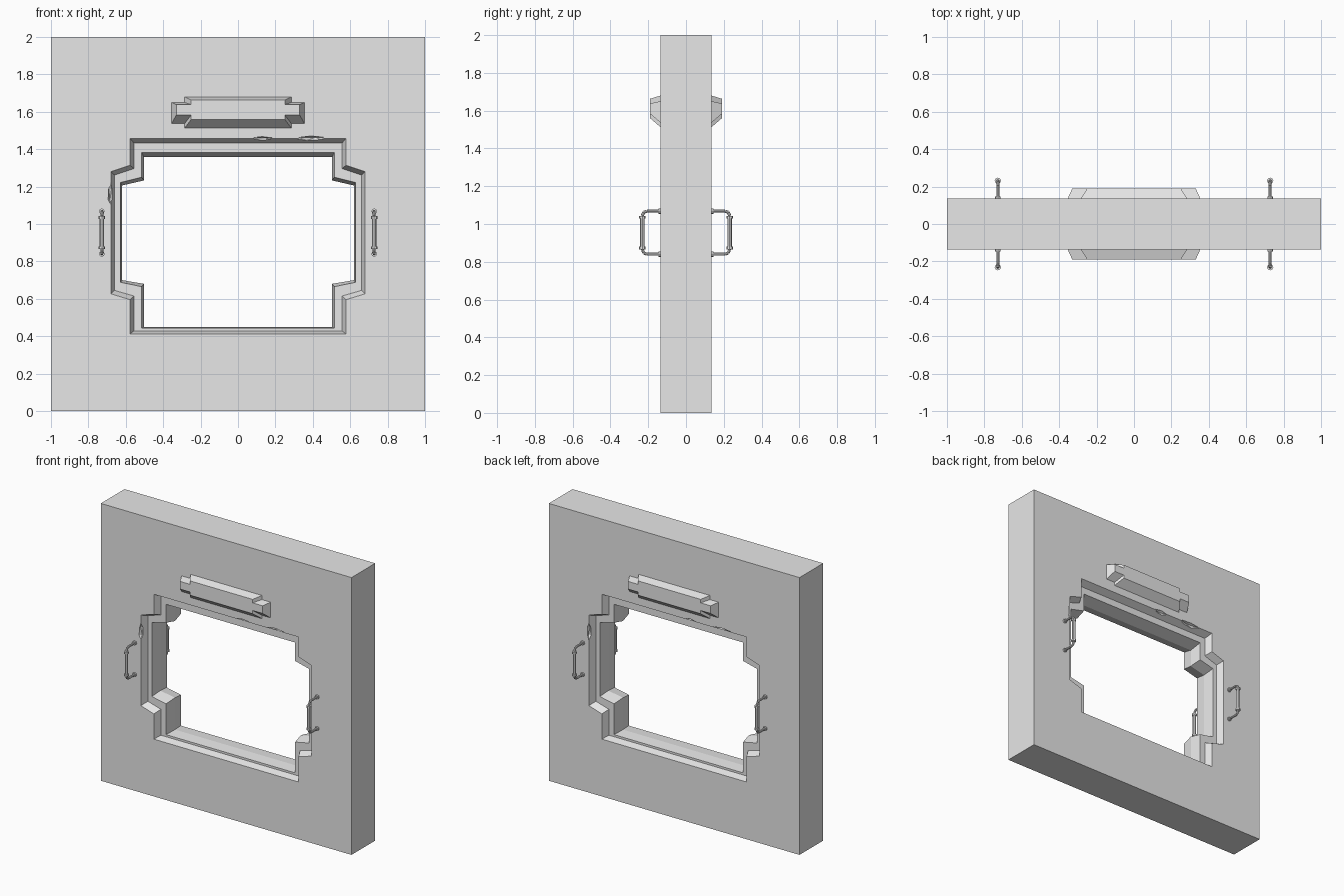
import bpy, bmesh, random
from mathutils import Vector, Matrix

random.seed(4)
if "Cube" in bpy.data.objects:
    bpy.data.objects.remove(bpy.data.objects["Cube"])

stone = bpy.data.materials.new("plain_grey")
stone.use_nodes = True
GREY = (0.8, 0.8, 0.8, 1)
stone.diffuse_color = GREY
stone.node_tree.nodes["Principled BSDF"].inputs["Base Color"].default_value = GREY
HALF = 0.135  # half the wall thickness


def add_object(name, bm):
    bmesh.ops.recalc_face_normals(bm, faces=bm.faces)
    mesh = bpy.data.meshes.new(name)
    bm.to_mesh(mesh)
    bm.free()
    mesh.materials.append(stone)
    ob = bpy.data.objects.new(name, mesh)
    bpy.context.collection.objects.link(ob)
    return ob


def stepped(xm, xe, z0, z1, lo_in, lo_out, up_out, up_in):
    """Rectangle with a stepped ear on each side."""
    side = [(xm, z0), (xm, lo_in), (xe, lo_out), (xe, up_out), (xm, up_in), (xm, z1)]
    return side + [(-x, z) for x, z in reversed(side)]


def loft(name, sections):
    """Closed solid through outlines placed along y."""
    bm = bmesh.new()
    rings = [[bm.verts.new((x, y, z)) for x, z in pts] for y, pts in sections]
    n = len(rings[0])
    for a, b in zip(rings, rings[1:]):
        for i in range(n):
            j = (i + 1) % n
            bm.faces.new((a[i], a[j], b[j], b[i]))
    bm.faces.new(rings[0])
    bm.faces.new(rings[-1])
    return add_object(name, bm)


def cut(target, cutter):
    cutter.hide_render = True
    mod = target.modifiers.new("cut", "BOOLEAN")
    mod.operation = "DIFFERENCE"
    mod.solver = "EXACT"
    mod.object = cutter
    bpy.context.view_layer.objects.active = target
    bpy.ops.object.modifier_apply(modifier=mod.name)
    bpy.data.objects.remove(cutter)


# Wall slab
bm = bmesh.new()
bmesh.ops.create_cube(bm, size=2, matrix=Matrix.Translation((0, 0, 1)) @ Matrix.Diagonal((1, HALF, 1, 1)))
wall = add_object("wall", bm)

# Window opening with a sloped rebate on both faces
rim = stepped(.577, .68, .413, 1.458, .595, .627, 1.28, 1.314)
ledge = stepped(.556, .66, .428, 1.432, .615, .645, 1.262, 1.296)
lip = stepped(.515, .628, .443, 1.383, .665, .688, 1.222, 1.25)
waist = stepped(.503, .62, .45, 1.357, .68, .70, 1.206, 1.233)
DEEP = 0.085
front_half = [(-0.2, rim), (-HALF, rim), (-DEEP, ledge), (-DEEP, lip)]
back_half = [(-y, pts) for y, pts in reversed(front_half)]
cut(wall, loft("opening_cutter", front_half + [(0, waist)] + back_half))

# Small chips along the edges: x, z, half width, half height
chips = [(.13, 1.455, .06, .014), (.39, 1.455, .09, .018),
         (-.68, 1.16, .017, .07), (.515, .52, .012, .05)]
for x, z, w, h in chips:
    for s in (-1, 1):
        bm = bmesh.new()
        bmesh.ops.create_icosphere(bm, subdivisions=1, radius=1)
        for v in bm.verts:
            v.co *= random.uniform(0.8, 1.1)
            v.co = Vector((v.co.x * w - s * x, v.co.y * .025 + s * HALF, v.co.z * h + z))
        cut(wall, add_object("chip_cutter", bm))

# Raised plaques above the opening
plaque_base = stepped(.285, .355, 1.513, 1.68, 1.537, 1.537, 1.65, 1.65)
plaque_face = stepped(.25, .33, 1.56, 1.663, 1.583, 1.583, 1.638, 1.638)
for s, side in ((-1, "front"), (1, "back")):
    loft(side + "_plaque", [(s * (HALF - .005), plaque_base), (s * HALF, plaque_base), (s * .19, plaque_face)])


def rod(bm, a, b, r, sides=8):
    a, b = Vector(a), Vector(b)
    d = b - a
    turn = d.to_track_quat("Z", "Y").to_matrix().to_4x4()
    bmesh.ops.create_cone(bm, cap_ends=True, segments=sides, radius1=r, radius2=r,
                          depth=d.length, matrix=Matrix.Translation((a + b) / 2) @ turn)


# Pull handles beside the opening, on both faces
MID = 0.954
for sx, side in ((-1, "right"), (1, "left")):
    for sy, face in ((-1, "front"), (1, "back")):
        bm = bmesh.new()
        x = sx * .728
        for sz in (-1, 1):
            def p(y, z):
                return (x, sy * y, MID + sz * z)
            path = [p(HALF - .005, .114), p(.207, .114), p(.223, .108), p(.231, .092), p(.231, .07)]
            for a, b in zip(path, path[1:]):
                rod(bm, a, b, .008)
            rod(bm, p(HALF - .005, .114), p(.146, .114), .015)  # wall flange
            rod(bm, p(.231, .074), p(.231, .088), .017)  # grip collar
        rod(bm, (x, sy * .231, MID - .08), (x, sy * .231, MID + .08), .0115)
        handle = add_object(f"{face}_{side}_handle", bm)
